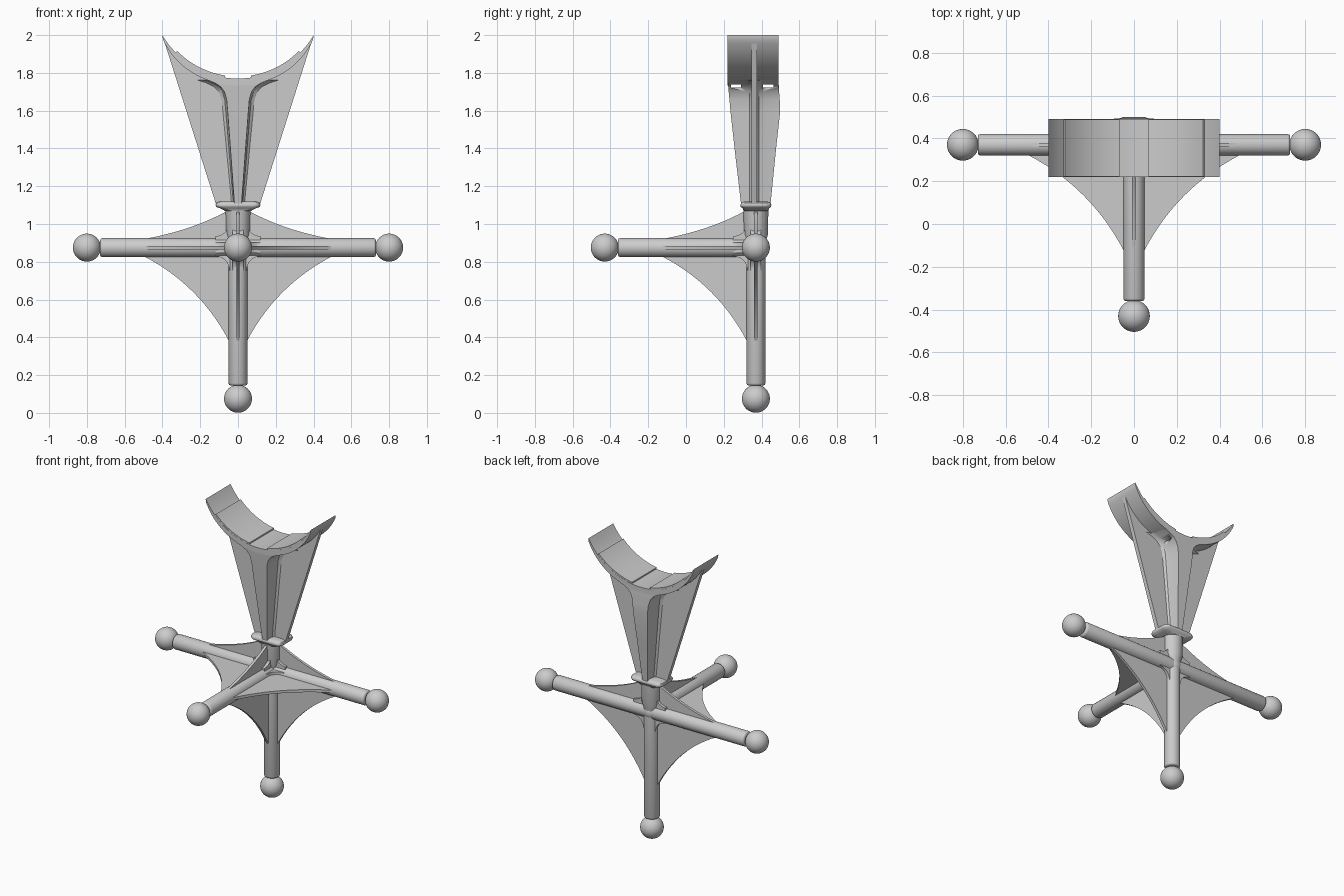
import bpy, bmesh, math
from mathutils import Vector, Matrix

if "Cube" in bpy.data.objects:
    bpy.data.objects.remove(bpy.data.objects["Cube"])

HUB = Vector((0, 0.37, 0.875))
X, Y, Z = Vector((1, 0, 0)), Vector((0, 1, 0)), Vector((0, 0, 1))


def finish(name, bm, angle=35):
    bmesh.ops.recalc_face_normals(bm, faces=bm.faces)
    me = bpy.data.meshes.new(name)
    bm.to_mesh(me)
    bm.free()
    ob = bpy.data.objects.new(name, me)
    bpy.context.collection.objects.link(ob)
    bpy.ops.object.select_all(action='DESELECT')
    ob.select_set(True)
    bpy.context.view_layer.objects.active = ob
    bpy.ops.object.shade_smooth_by_angle(angle=math.radians(angle))
    return ob


def loft(name, rings, angle=35):
    bm = bmesh.new()
    vs = [[bm.verts.new(p) for p in r] for r in rings]
    n = len(rings[0])
    for a, b in zip(vs, vs[1:]):
        for i in range(n):
            j = (i + 1) % n
            bm.faces.new((a[i], a[j], b[j], b[i]))
    bm.faces.new(vs[0])
    bm.faces.new(vs[-1])
    return finish(name, bm, angle)


def plate(name, pts, origin, u, v, half):
    """Flat outline in the u-v plane, given thickness both ways."""
    w = u.cross(v) * half
    return loft(name, [[origin + u * a + v * b + w * s for a, b in pts] for s in (-1, 1)], 30)


def rod(name, direction, profile):
    rot = Z.rotation_difference(direction).to_matrix()
    return loft(name, [[HUB + rot @ Vector((r * math.cos(k * math.tau / 40),
                r * math.sin(k * math.tau / 40), h)) for k in range(40)] for r, h in profile], 50)


def curve(a, c, b, n=14):
    a, b, c = Vector(a), Vector(b), Vector(c)
    return [tuple(a * (1 - t) ** 2 + c * 2 * t * (1 - t) + b * t * t)
            for t in (i / n for i in range(n + 1))]


def ball(name, pos, r):
    bm = bmesh.new()
    bmesh.ops.create_uvsphere(bm, u_segments=40, v_segments=24, radius=r,
                              matrix=Matrix.Translation(pos))
    return finish(name, bm)


# Four rods with ball tips
arms = {'right': X, 'left': -X, 'front': -Y, 'bottom': -Z}
for n, d in arms.items():
    rod(n + '_rod', d, [(.05, 0), (.05, .718), (.047, .726), (.04, .73)])
    ball(n + '_ball', HUB + d * .8, .074)
ball('hub', HUB, .056)
rod('upper_stem', Z, [(.05, 0), (.055, .04), (.064, .07), (.066, .2), (.07, .23)])

# Thin webs and thick corner fillets between neighbouring arms
low = [(0, 0), (.5, 0)] + curve((.5, .045), (.2, .2), (.045, .5)) + [(0, .5)]
high = [(0, 0), (.5, 0)] + curve((.5, .045), (.25, .09), (.065, .19)) + [(0, .19)]
fil = [(0, 0), (.12, 0)] + curve((.12, .045), (.052, .052), (.045, .12), 8) + [(0, .12)]
pairs = [('right', -Z), ('left', -Z), ('front', -Z), ('right', -Y), ('left', -Y),
         ('right', Z), ('left', Z), ('front', Z)]
for n, d in pairs:
    tag = n + ('_upper' if d == Z else '_lower' if d == -Z else '_level')
    plate(tag + '_web', high if d == Z else low, HUB, arms[n], d, .009)
    shape = [(a, b + .015) if b > 0 else (a, b) for a, b in fil] if d == Z else fil
    plate(tag + '_fillet', shape, HUB, arms[n], d, .028)


# Collar with rounded rectangular outline
def rounded(hx, hy, z, r=.035):
    out = []
    for q, (sx, sy) in enumerate([(1, 1), (-1, 1), (-1, -1), (1, -1)]):
        for k in range(7):
            a = math.pi / 2 * (q + k / 6)
            out.append(Vector((sx * (hx - r) + r * math.cos(a),
                               .37 + sy * (hy - r) + r * math.sin(a), z)))
    return out


loft('collar', [rounded(a, b, z) for a, b, z in [
    (.07, .066, 1.07), (.095, .07, 1.083), (.115, .08, 1.09),
    (.119, .082, 1.1), (.115, .078, 1.112), (.09, .06, 1.12)]], 50)

# Side wing plate, cut along the cradle arc
R = .463
CZ = 2.233
A = math.asin(.4 / R)


def arc(r, x):
    return CZ - math.sqrt(r * r - x * x)


wing = [(-.115, 1.1), (.115, 1.1)] + [(.398 - .796 * i / 40, arc(R, .398 - .796 * i / 40) - .006)
                                      for i in range(41)]
plate('support_wing', wing, Vector((0, .362, 0)), X, Z, .014)

# Front-to-back rib, flaring out under the cradle
rings = []
for z, w, y0, y1 in [(1.1, .018, .292, .447), (1.4, .04, .257, .477), (1.6, .055, .235, .499),
                     (1.66, .06, .23, .496), (1.7, .072, .226, .493), (1.725, .09, .224, .492),
                     (1.745, .12, .222, .49), (1.762, .16, .221, .49)]:
    f = .012 + .3 * w
    half = [(w, y0), (w + .004, .32), (w + f * .35, .337), (w + f, .35),
            (w + f, .374), (w + f * .35, .387), (w + .004, .404), (w, y1)]
    full = half + [(-x, y) for x, y in reversed(half)]
    rings.append([Vector((x, y, min(z, arc(R, x) - .004))) for x, y in full])
rib = loft('support_rib', rings, 30)

# Curved cradle, thinning toward its tips
N = 48
angs = [A * (2 * i / N - 1) for i in range(N + 1)]


def polar(r, a):
    return (r * math.sin(a), CZ - r * math.cos(a))


outline = [polar(R, a) for a in angs]
outline += [polar(R + .006 + .03 * (1 - abs(a / A) ** 3), a) for a in reversed(angs)]
outline = [(max(-.4, min(.4, x)), z) for x, z in outline]
mid = Vector((0, .355, 0))
cradle = plate('cradle', outline, mid, X, Z, .135)

# Raised pads on both sides of the cradle
a0, a1 = math.asin(.07 / R), math.asin(.33 / R)
for n, s in (('left', -1), ('right', 1)):
    steps = [s * (a0 + (a1 - a0) * i / 20) for i in range(21)]
    pts = [polar(R - .011, a) for a in steps] + [polar(R + .003, a) for a in reversed(steps)]
    plate(n + '_pad', pts, mid, X, Z, .134)

# Strap slots through the rib just below the cradle
for n, y in (('front', .265), ('rear', .435)):
    box = [(y - .027, 1.722), (y + .027, 1.722), (y + .027, 1.738), (y - .027, 1.738)]
    cut = plate(n + '_slot_cutter', box, Vector((0, 0, 0)), Y, Z, .3)
    cut.hide_render = True
    cut.hide_set(True)
    for ob in (rib, cradle):
        m = ob.modifiers.new(n + '_slot', 'BOOLEAN')
        m.operation, m.object, m.solver = 'DIFFERENCE', cut, 'EXACT'
